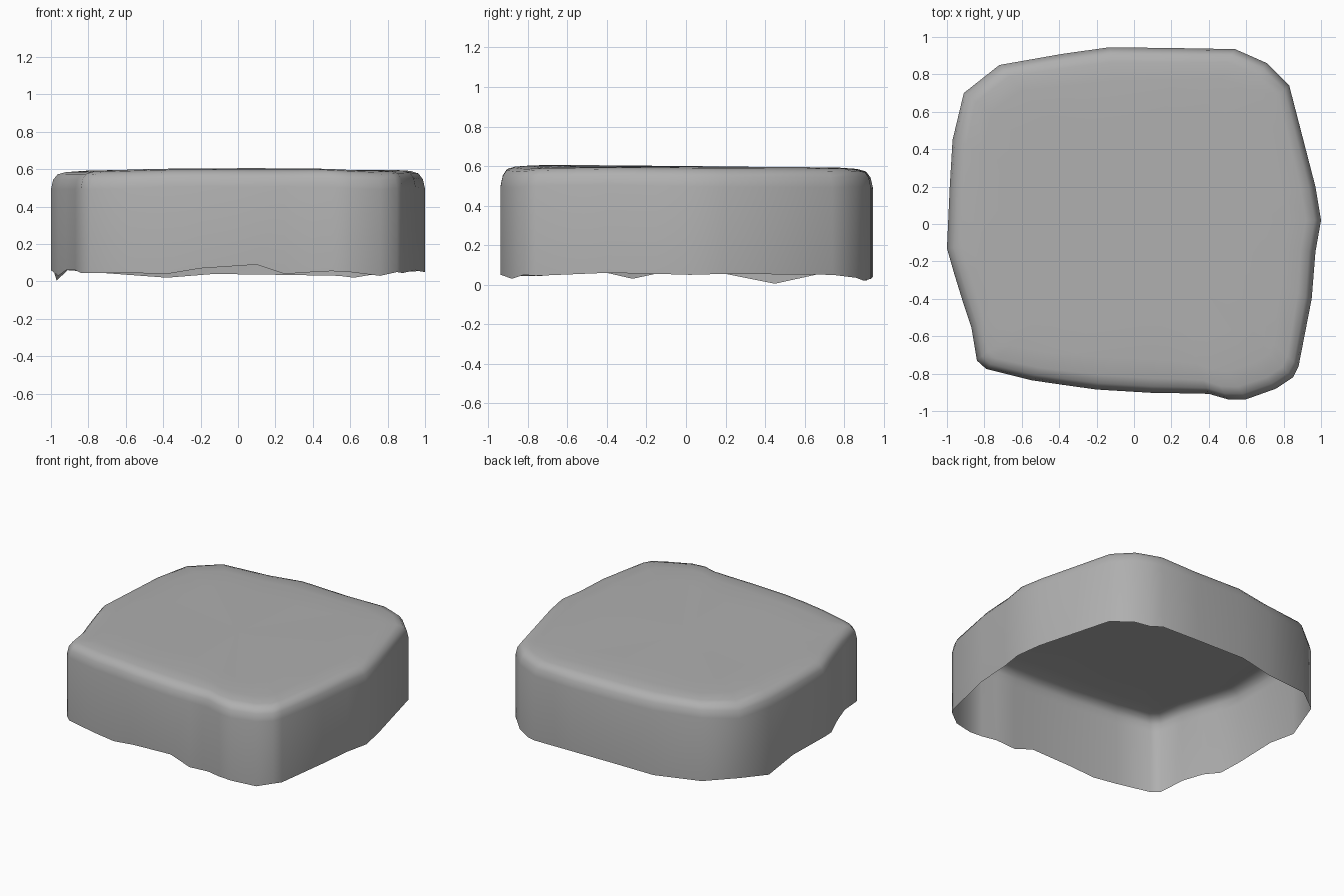
import bpy, bmesh, math

# Outline seen from above, counter-clockwise: x, y, height of ragged lower edge
outline = [
    (1.0, 0.02, 0.05), (0.97, 0.2, 0.055), (0.83, 0.74, 0.05), (0.71, 0.86, 0.035),
    (0.62, 0.90, 0.02), (0.54, 0.935, 0.03), (0.25, 0.94, 0.035), (-0.13, 0.945, 0.04),
    (-0.38, 0.91, 0.02), (-0.72, 0.85, 0.045), (-0.91, 0.70, 0.06), (-0.97, 0.45, 0.005),
    (-0.985, 0.2, 0.055), (-1.0, -0.13, 0.06), (-0.96, -0.27, 0.03), (-0.92, -0.40, 0.06),
    (-0.87, -0.55, 0.06), (-0.84, -0.73, 0.045), (-0.79, -0.775, 0.045), (-0.55, -0.835, 0.045),
    (-0.38, -0.86, 0.04), (-0.2, -0.885, 0.07), (0.1, -0.903, 0.09), (0.25, -0.905, 0.04),
    (0.4, -0.908, 0.05), (0.5, -0.937, 0.055), (0.6, -0.937, 0.05), (0.76, -0.88, 0.03),
    (0.85, -0.82, 0.05), (0.88, -0.76, 0.045), (0.95, -0.4, 0.06), (0.97, -0.15, 0.055),
]
# Rounded shoulder: inset from the wall, drop below the top surface
shoulder = [(0.0, 0.1), (0.012, 0.05), (0.035, 0.02), (0.08, 0.007), (0.18, 0.0), (0.4, 0.0)]


def top_height(x, y):
    """Slightly uneven top that falls toward the back."""
    ripple = 0.006 * math.sin(9 * x + 2 * y) * math.hypot(x, y) ** 3
    return 0.594 - 0.007 * y + 0.01 * math.exp(-(x / 0.25) ** 2) * (0.6 - 0.4 * y) + ripple


bm = bmesh.new()
rings = [[bm.verts.new((x, y, z)) for x, y, z in outline]]
for inset, drop in shoulder:
    ring = []
    for x, y, _ in outline:
        s = 1 - inset / math.hypot(x, y)
        ring.append(bm.verts.new((x * s, y * s, top_height(x * s, y * s) - drop)))
    rings.append(ring)

# Walls and shoulder strips, open underneath
n = len(outline)
for lower, upper in zip(rings, rings[1:]):
    for i in range(n):
        j = (i + 1) % n
        bm.faces.new((lower[i], lower[j], upper[j], upper[i]))

# Top surface
centre = bm.verts.new((0, 0, top_height(0, 0)))
for i in range(n):
    bm.faces.new((rings[-1][i], rings[-1][(i + 1) % n], centre))

mesh = bpy.data.meshes.new("stone_block")
bm.to_mesh(mesh)
bm.free()
block = bpy.data.objects.new("stone_block", mesh)
bpy.context.collection.objects.link(block)
for p in mesh.polygons:
    p.use_smooth = True

# Darker grey stone
stone = bpy.data.materials.new("stone_grey")
stone.diffuse_color = (0.43, 0.43, 0.43, 1)
mesh.materials.append(stone)
